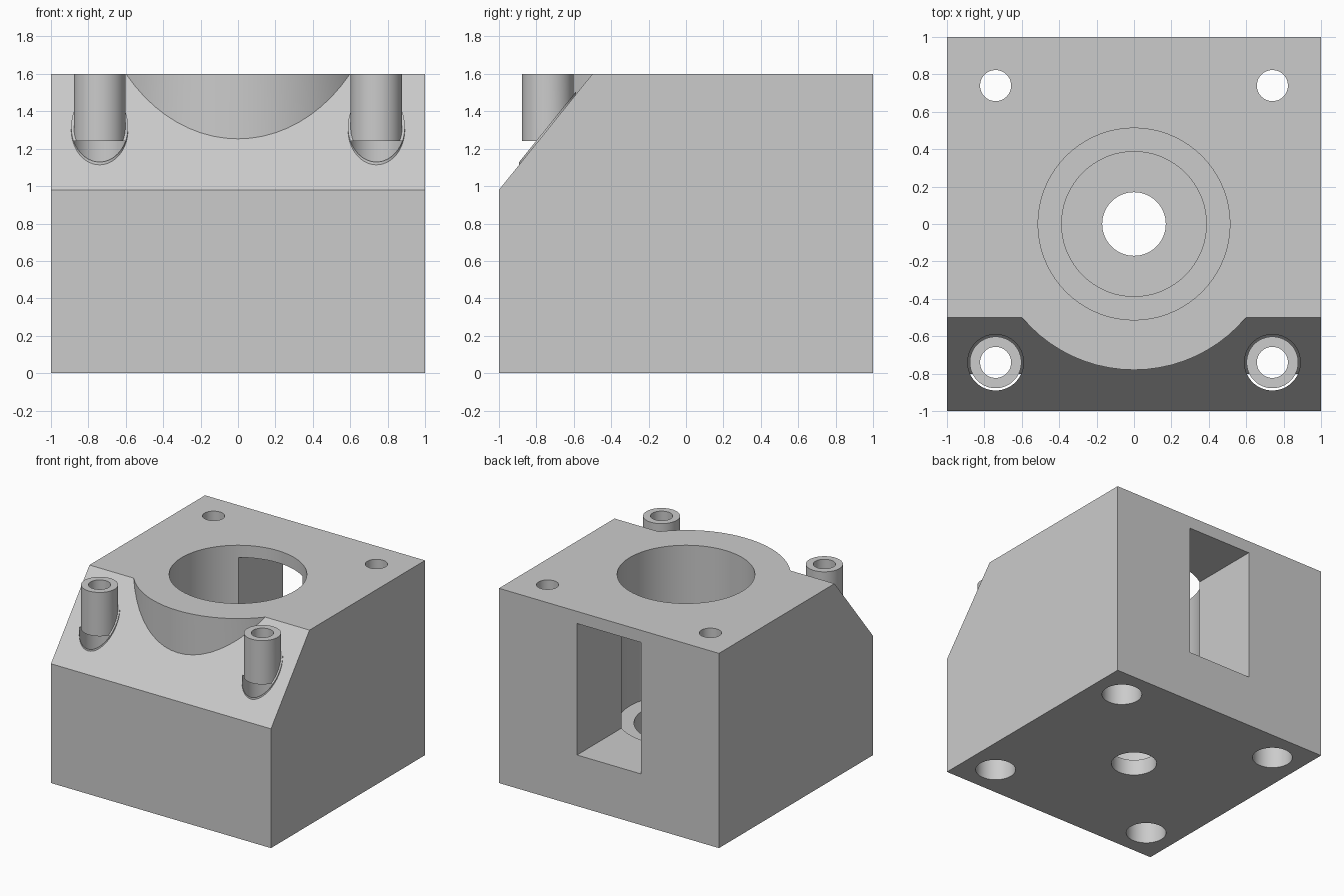
import bpy
import bmesh
import math

cube = bpy.data.objects.get("Cube")
if cube:
    bpy.data.objects.remove(cube, do_unlink=True)

HEIGHT = 1.6
SLOPE_BACK, SLOPE_FRONT, SLOPE_LOW = -0.5, -1.0, 0.98
BOLT = 0.74
SHOULDER = 1.24


def slope_z(y):
    """Height of the sloped front face at depth y."""
    t = (y - SLOPE_FRONT) / (SLOPE_BACK - SLOPE_FRONT)
    return SLOPE_LOW + t * (HEIGHT - SLOPE_LOW)


def finish(name, bm):
    bmesh.ops.recalc_face_normals(bm, faces=bm.faces)
    mesh = bpy.data.meshes.new(name)
    bm.to_mesh(mesh)
    bm.free()
    obj = bpy.data.objects.new(name, mesh)
    bpy.context.collection.objects.link(obj)
    return obj


def box(name, x, y, z):
    bm = bmesh.new()
    bmesh.ops.create_cube(bm, size=1)
    for v in bm.verts:
        v.co = [r[0] if c < 0 else r[1] for c, r in zip(v.co, (x, y, z))]
    return finish(name, bm)


def cylinder(name, x, y, radius, low, high, sloped=False):
    bm = bmesh.new()
    bmesh.ops.create_cone(bm, cap_ends=True, segments=72, radius1=radius,
                          radius2=radius, depth=1)
    for v in bm.verts:
        top = v.co.z > 0
        v.co.x += x
        v.co.y += y
        v.co.z = low
        if top:
            v.co.z = slope_z(v.co.y) + high if sloped else high
    return finish(name, bm)


def wedge(name):
    """Prism in front of the sloped face, reaching past the block."""
    bm = bmesh.new()
    profile = [(y, slope_z(y)) for y in (-1.3, -0.2)] + [(-1.3, 2.2)]
    face = bm.faces.new([bm.verts.new((-1.5, y, z)) for y, z in profile])
    side = bmesh.ops.extrude_face_region(bm, geom=[face])["geom"]
    bmesh.ops.translate(bm, vec=(3, 0, 0),
                        verts=[v for v in side if isinstance(v, bmesh.types.BMVert)])
    return finish(name, bm)


def cut(target, cutter):
    """Subtract the cutter and remove it."""
    mod = target.modifiers.new("cut", "BOOLEAN")
    mod.operation = "DIFFERENCE"
    mod.solver = "EXACT"
    mod.object = cutter
    bpy.context.view_layer.objects.active = target
    bpy.ops.object.modifier_apply(modifier=mod.name)
    bpy.data.objects.remove(cutter, do_unlink=True)


# Housing block
housing = box("housing_block", (-1, 1), (-1, 1), (0, HEIGHT))

# Sloped front, leaving the round boss and the two bolt tubes standing
slope = wedge("slope_cutter")
cut(slope, cylinder("boss", 0, 0, 0.78, 0.4, 3))
for side in (-1, 1):
    cut(slope, cylinder("tube", side * BOLT, -BOLT, 0.138, 0.4, 3))
    cut(slope, cylinder("tube_collar", side * BOLT, -BOLT, 0.152, 0.4, 0.015, True))
cut(housing, slope)

# Stepped central bore
for radius, low in ((0.513, 0.38), (0.387, 0.13), (0.17, -0.5)):
    cut(housing, cylinder("bore_cutter", 0, 0, radius, low, 3))

# Rear window into the bore
cut(housing, box("window_cutter", (-0.29, 0.29), (0.1, 1.5), (0.42, 1.5)))

# Bolt holes, with wide counterbores from below
for x in (-BOLT, BOLT):
    for y in (-BOLT, BOLT):
        cut(housing, cylinder("counterbore_cutter", x, y, 0.15, -0.5, SHOULDER))
        cut(housing, cylinder("bolt_cutter", x, y, 0.083, 1, 3))

# Grey material
grey = bpy.data.materials.new("light_grey")
grey.use_nodes = True
colour = (0.6, 0.6, 0.6, 1)
grey.diffuse_color = colour
for node in grey.node_tree.nodes:
    if node.type == "BSDF_PRINCIPLED":
        node.inputs["Base Color"].default_value = colour
housing.data.materials.clear()
housing.data.materials.append(grey)
for polygon in housing.data.polygons:
    polygon.material_index = 0

# Smooth round walls, sharp edges elsewhere
bpy.ops.object.select_all(action="DESELECT")
housing.select_set(True)
bpy.context.view_layer.objects.active = housing
bpy.ops.object.shade_smooth_by_angle(angle=math.radians(30))
